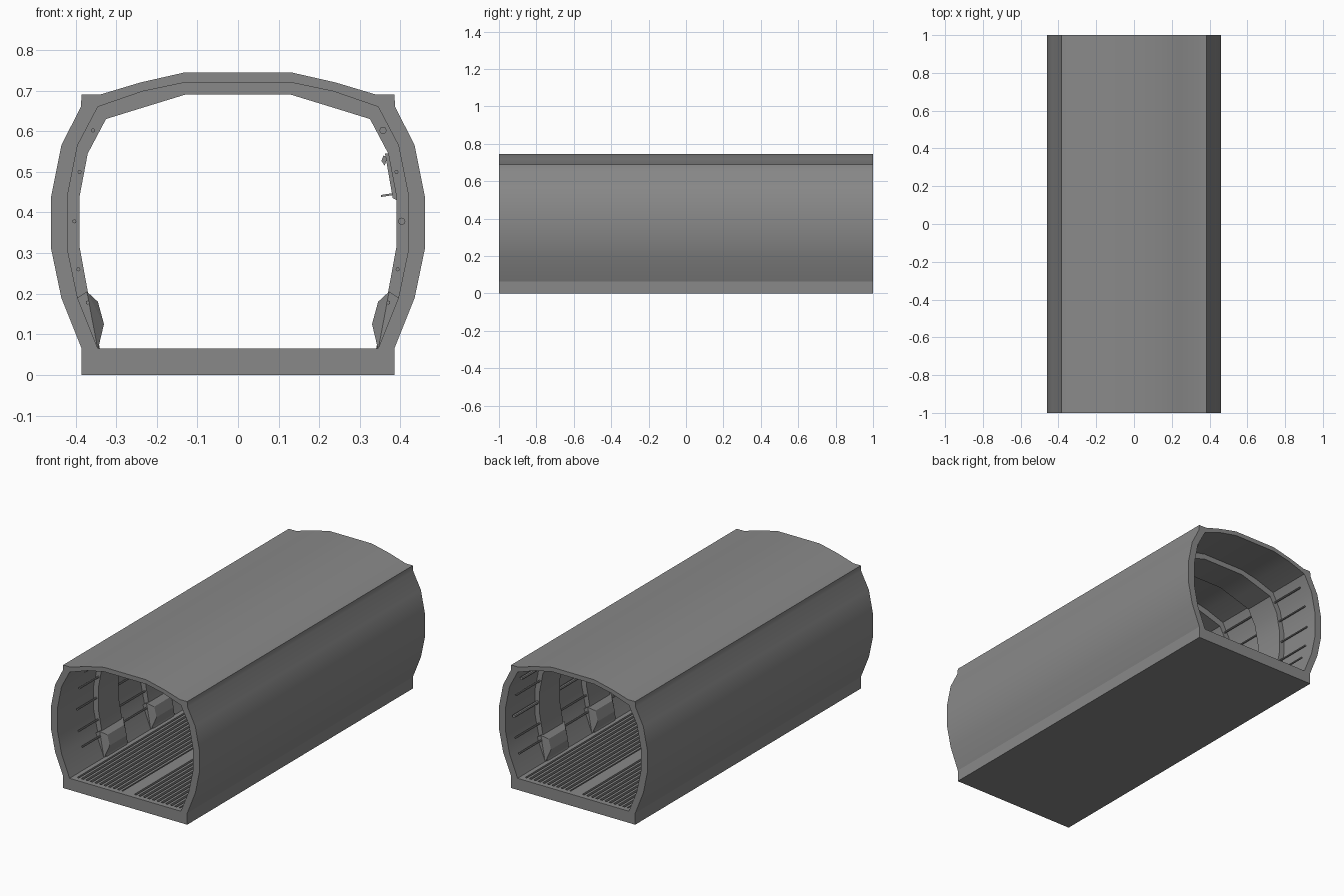
import bpy, bmesh, math
from mathutils import Vector

cube = bpy.data.objects.get("Cube")
if cube:
    bpy.data.objects.remove(cube, do_unlink=True)

grey = bpy.data.materials.new("mid_grey")
grey.use_nodes = True
grey.diffuse_color = (0.25, 0.25, 0.25, 1)
grey.node_tree.nodes["Principled BSDF"].inputs["Base Color"].default_value = (0.25, 0.25, 0.25, 1)


def finish(name, bm, smooth=False):
    bmesh.ops.recalc_face_normals(bm, faces=bm.faces)
    mesh = bpy.data.meshes.new(name)
    bm.to_mesh(mesh)
    bm.free()
    mesh.materials.append(grey)
    obj = bpy.data.objects.new(name, mesh)
    bpy.context.collection.objects.link(obj)
    if smooth:
        bpy.ops.object.select_all(action='DESELECT')
        obj.select_set(True)
        bpy.context.view_layer.objects.active = obj
        bpy.ops.object.shade_smooth_by_angle(angle=math.radians(30))
    return obj


def add_prism(bm, profile, y0, y1):
    """Extrude an xz outline along y."""
    a, b = ([bm.verts.new((x, y, z)) for x, z in profile] for y in (y0, y1))
    bm.faces.new(a)
    bm.faces.new(b[::-1])
    for i in range(len(a)):
        j = (i + 1) % len(a)
        bm.faces.new((a[i], b[i], b[j], a[j]))


def add_box(bm, x0, x1, y0, y1, z0, z1):
    add_prism(bm, [(x0, z0), (x1, z0), (x1, z1), (x0, z1)], y0, y1)


def arch(half):
    """Mirror a half outline, from right foot over the top to left foot."""
    return half + [(-x, z) for x, z in reversed(half)]


def add_band(bm, outer, inner, y0, y1):
    """Arched strip between two outlines that share a point count."""
    rings = [[bm.verts.new((x, y, z)) for x, z in path]
             for path, y in ((outer, y0), (inner, y0), (inner, y1), (outer, y1))]
    for k in range(4):
        p, q = rings[k], rings[(k + 1) % 4]
        for i in range(len(p) - 1):
            bm.faces.new((p[i], p[i + 1], q[i + 1], q[i]))
    for end in (0, -1):
        bm.faces.new([r[end] for r in rings])


outer = [(.385, .065), (.435, .19), (.46, .31), (.46, .44), (.435, .565),
         (.387, .66), (.385, .69), (.34, .69), (.24, .72), (.13, .745)]
lining = [(.345, .065), (.395, .19), (.42, .31), (.42, .44), (.395, .565),
          (.345, .66), (.235, .698), (.13, .72)]
rib_edge = [(.34, .065), (.368, .195), (.39, .315), (.39, .44), (.37, .545),
            (.325, .63), (.228, .66), (.13, .69)]

# Outer shell
bm = bmesh.new()
add_prism(bm, arch(outer) + arch(lining)[::-1], -1, 1)
finish("shell", bm, True)

# Floor base with raised borders and centre walkway
bm = bmesh.new()
add_box(bm, -.385, .385, -1, 1, 0, .045)
for x0, x1 in ((-.385, -.32), (-.035, .035), (.32, .385)):
    add_box(bm, x0, x1, -1, 1, .045, .065)
for s in (-1, 1):
    for x0 in (-.32, .035):
        add_box(bm, x0, x0 + .285, s * .985 - .015, s * .985 + .015, .045, .065)
finish("floor", bm)

# Floor grating slats
bm = bmesh.new()
for s in (-1, 1):
    for i in range(10):
        x = s * (.052 + i * .028)
        add_box(bm, x - .007, x + .007, -.97, .97, .044, .063)
finish("floor_slats", bm)

# Inner ribs and tapered footings
rib_centres = [-.59, -.175, .235, .65]
foot = [(.345, .062), (.395, .19), (.372, .205)]
foot_top = [(.345, .066), (.33, .125), (.345, .18)]
for n, y in enumerate(rib_centres):
    bm = bmesh.new()
    add_band(bm, arch([(x + .003, z) for x, z in lining]), arch(rib_edge), y - .09, y + .09)
    finish(f"rib_{n + 1}", bm, True)
    bm = bmesh.new()
    for s in (-1, 1):
        pts = [Vector((s * x, y + d * w, z))
               for group, w in ((foot, .105), (foot_top, .075))
               for x, z in group for d in (-1, 1)]
        verts = [bm.verts.new(p) for p in pts]
        bmesh.ops.convex_hull(bm, input=verts)
    finish(f"rib_footings_{n + 1}", bm)

# Wall pipes
pipes = [(.357, .602), (.39, .5), (.403, .378), (.393, .26), (.37, .178)]
bm = bmesh.new()
for s in (-1, 1):
    for i, (x, z) in enumerate(pipes):
        r = .009 if s > 0 and i in (0, 2) else .005
        ring = [(s * x + r * math.cos(k * math.pi / 4), z + r * math.sin(k * math.pi / 4))
                for k in range(8)]
        add_prism(bm, ring, -.85, .95)
finish("wall_pipes", bm, True)

# Wall console: tilted panel, top handle and small shelf
bm = bmesh.new()
add_prism(bm, [(.392, .43), (.381, .435), (.362, .545), (.372, .545), (.395, .5)], -.48, -.28)
add_prism(bm, [(.353, .527), (.361, .515), (.368, .535), (.358, .54)], -.46, -.3)
add_prism(bm, [(.352, .438), (.385, .443), (.385, .448), (.352, .443)], -.46, -.3)
finish("wall_console", bm)
